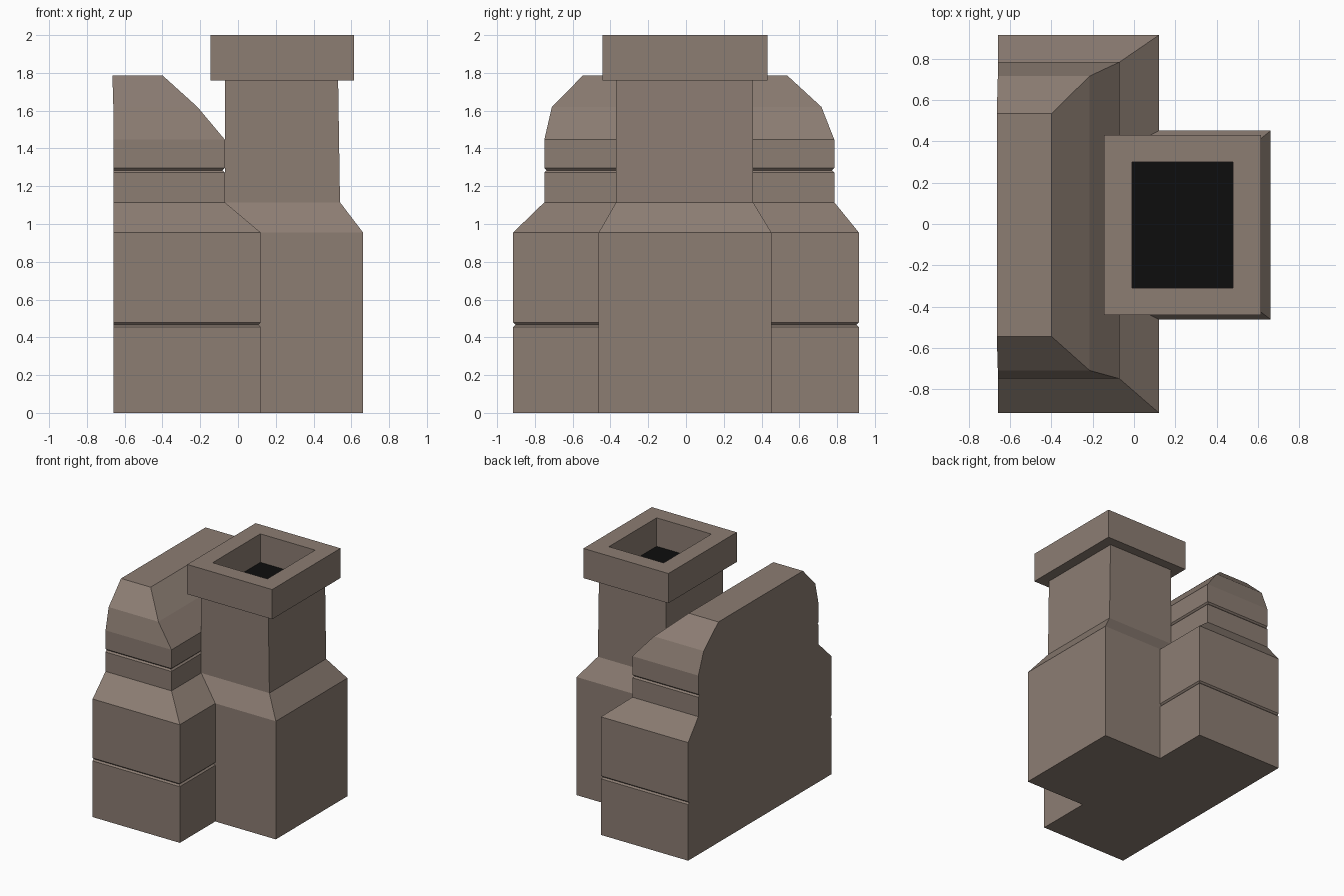
import bpy
import bmesh

if "Cube" in bpy.data.objects:
    bpy.data.objects.remove(bpy.data.objects["Cube"])


def material(name, color):
    m = bpy.data.materials.new(name)
    m.diffuse_color = (*color, 1)
    m.use_nodes = True
    m.node_tree.nodes["Principled BSDF"].inputs["Base Color"].default_value = m.diffuse_color
    return m


STONE = material("brown_stone", (0.262, 0.205, 0.171))
SOOT = material("black_soot", (0.004, 0.004, 0.004))


def loft(name, rings, dark_end=False):
    """Stack rectangular rings (x0, x1, y0, y1, z) into one closed solid."""
    bm = bmesh.new()
    loops = [[bm.verts.new(p) for p in
              ((x0, y0, z), (x1, y0, z), (x1, y1, z), (x0, y1, z))]
             for x0, x1, y0, y1, z in rings]
    for a, b in zip(loops, loops[1:]):
        for i in range(4):
            j = (i + 1) % 4
            bm.faces.new((a[i], a[j], b[j], b[i]))
    bm.faces.new(loops[0][::-1])
    end = bm.faces.new(loops[-1])
    if dark_end:
        end.material_index = 1
    bmesh.ops.recalc_face_normals(bm, faces=bm.faces)
    mesh = bpy.data.meshes.new(name)
    bm.to_mesh(mesh)
    bm.free()
    mesh.materials.append(STONE)
    mesh.materials.append(SOOT)
    ob = bpy.data.objects.new(name, mesh)
    bpy.context.collection.objects.link(ob)
    return ob


def groove(x1, y0, y1, z, d=0.012):
    """Three rings forming a thin V groove on the front and sides."""
    return [(BACK, x1, y0, y1, z - d),
            (BACK, x1 - d, y0 + d, y1 - d, z),
            (BACK, x1, y0, y1, z + d)]


# Main body: wide base, sloped shoulder, narrower top with chamfered crown
BACK = -0.66
loft("main_body", [
    (BACK, 0.12, -0.915, 0.915, 0.0),
    *groove(0.12, -0.915, 0.915, 0.466),
    (BACK, 0.12, -0.915, 0.915, 0.955),
    (BACK, -0.07, -0.75, 0.785, 1.115),
    *groove(-0.07, -0.75, 0.785, 1.284),
    (BACK, -0.07, -0.75, 0.785, 1.447),
    (BACK, -0.215, -0.71, 0.717, 1.62),
    (-0.665, -0.40, -0.545, 0.535, 1.787),
])

# Chimney: wide foot, sloped shoulder, slim stack
loft("chimney_stack", [
    (-0.2, 0.662, -0.462, 0.452, 0.0),
    (-0.2, 0.662, -0.462, 0.452, 0.955),
    (-0.07, 0.54, -0.37, 0.355, 1.115),
    (-0.07, 0.53, -0.37, 0.355, 1.765),
])

# Chimney cap: square collar with a sunken black flue
loft("chimney_cap", [
    (-0.145, 0.615, -0.442, 0.432, 1.76),
    (-0.145, 0.615, -0.442, 0.432, 2.0),
    (-0.01, 0.48, -0.31, 0.30, 2.0),
    (-0.01, 0.48, -0.31, 0.30, 1.77),
], dark_end=True)
